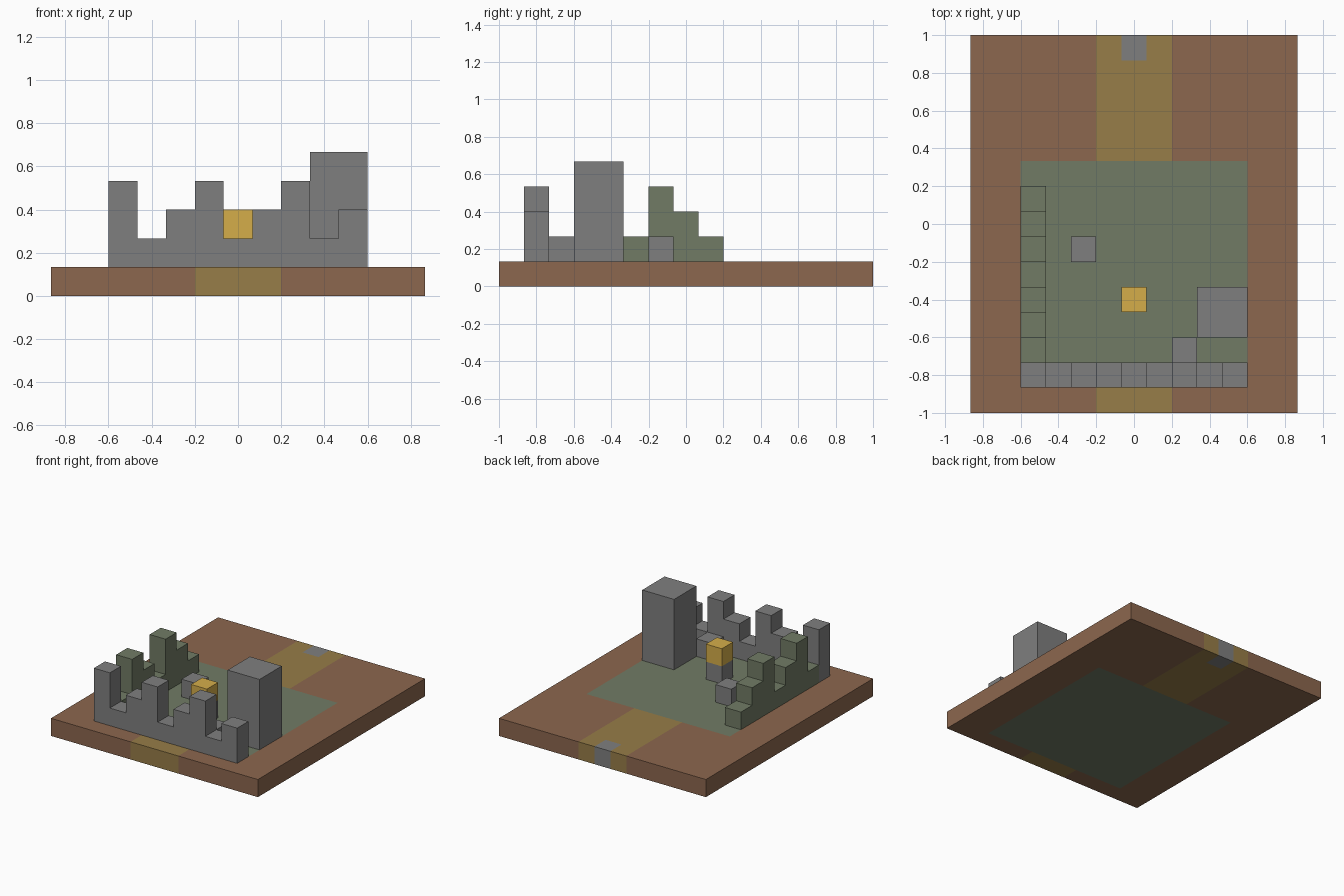
import bpy
import bmesh
from mathutils import Matrix

U = 2 / 15          # one block
NX, NY = 13, 15     # blocks across and deep

cube = bpy.data.objects.get("Cube")
if cube:
    bpy.data.objects.remove(cube, do_unlink=True)


def material(name, rgb):
    """Flat material from 0-255 display values, converted to linear."""
    lin = [((c / 255 + 0.055) / 1.055) ** 2.4 for c in rgb] + [1]
    m = bpy.data.materials.new(name)
    m.use_nodes = True
    m.diffuse_color = lin
    bsdf = m.node_tree.nodes["Principled BSDF"]
    bsdf.inputs["Base Color"].default_value = lin
    bsdf.inputs["Roughness"].default_value = 0.9
    return m


earth = material("brown earth", (140, 103, 78))
path = material("ochre path", (151, 125, 72))
moss = material("mossy green", (113, 123, 101))
stone = material("grey stone", (127, 127, 127))
gold = material("gold", (213, 174, 74))


def make_object(name, bm, mats):
    me = bpy.data.meshes.new(name)
    bm.to_mesh(me)
    bm.free()
    ob = bpy.data.objects.new(name, me)
    bpy.context.collection.objects.link(ob)
    for m in mats:
        me.materials.append(m)
    return ob


def world(i, j, k):
    """Block coordinates to position."""
    return ((i - NX / 2) * U, (j - NY / 2) * U, k * U)


def block(name, start, size, mat):
    bm = bmesh.new()
    centre = [s + d / 2 for s, d in zip(start, size)]
    bmesh.ops.create_cube(bm, size=U, matrix=Matrix.Translation(world(*centre))
                          @ Matrix.Diagonal((*size, 1)))
    return make_object(name, bm, [mat])


def stepped_wall(name, i, j, heights, along_x, mat):
    """Battlement outline extruded one block thick."""
    outline = [(0, 1)]
    for n, h in enumerate(heights):
        outline += [(n, h + 1), (n + 1, h + 1)]
    outline.append((len(heights), 1))
    bm = bmesh.new()
    verts = [bm.verts.new(world(i + s, j, k) if along_x else world(i, j + s, k))
             for s, k in outline]
    face = bm.faces.new(verts)
    out = bmesh.ops.extrude_face_region(bm, geom=[face], use_keep_orig=True)
    moved = [g for g in out["geom"] if isinstance(g, bmesh.types.BMVert)]
    bmesh.ops.translate(bm, verts=moved, vec=(0, U, 0) if along_x else (U, 0, 0))
    bmesh.ops.recalc_face_normals(bm, faces=bm.faces)
    return make_object(name, bm, [mat])


# Ground slab, coloured by cell: earth, path strip, mossy court, stone marker
bm = bmesh.new()
bmesh.ops.create_grid(bm, x_segments=NX, y_segments=NY, size=0.5)
bmesh.ops.scale(bm, verts=bm.verts, vec=(NX * U, NY * U, 1))
bmesh.ops.translate(bm, verts=bm.verts, vec=(0, 0, U))
for f in bm.faces:
    c = f.calc_center_median()
    i, j = int(c.x / U + NX / 2), int(c.y / U + NY / 2)
    if 2 <= i <= 10 and 1 <= j <= 9:
        f.material_index = 2
    elif i == 6 and j == 14:
        f.material_index = 3
    elif 5 <= i <= 7:
        f.material_index = 1
ground = make_object("ground_slab", bm, [earth, path, moss, stone])
slab = ground.modifiers.new("thickness", 'SOLIDIFY')
slab.thickness = U
slab.offset = -1

# Ruined walls
stepped_wall("front_wall", 2, 1, [3, 1, 2, 3, 1, 2, 3, 1, 2], True, stone)
stepped_wall("right_mossy_wall", 2, 2, [1, 3, 2, 1, 3, 2, 1], False, moss)

# Tower and fallen rubble
block("tower", (9, 3, 1), (2, 2, 4), stone)
block("rubble_front", (8, 2, 1), (1, 1, 1), stone)
block("rubble_court", (4, 6, 1), (1, 1, 1), stone)

# Treasure on its pedestal
block("pedestal", (6, 4, 1), (1, 1, 1), stone)
block("treasure", (6, 4, 2), (1, 1, 1), gold)
